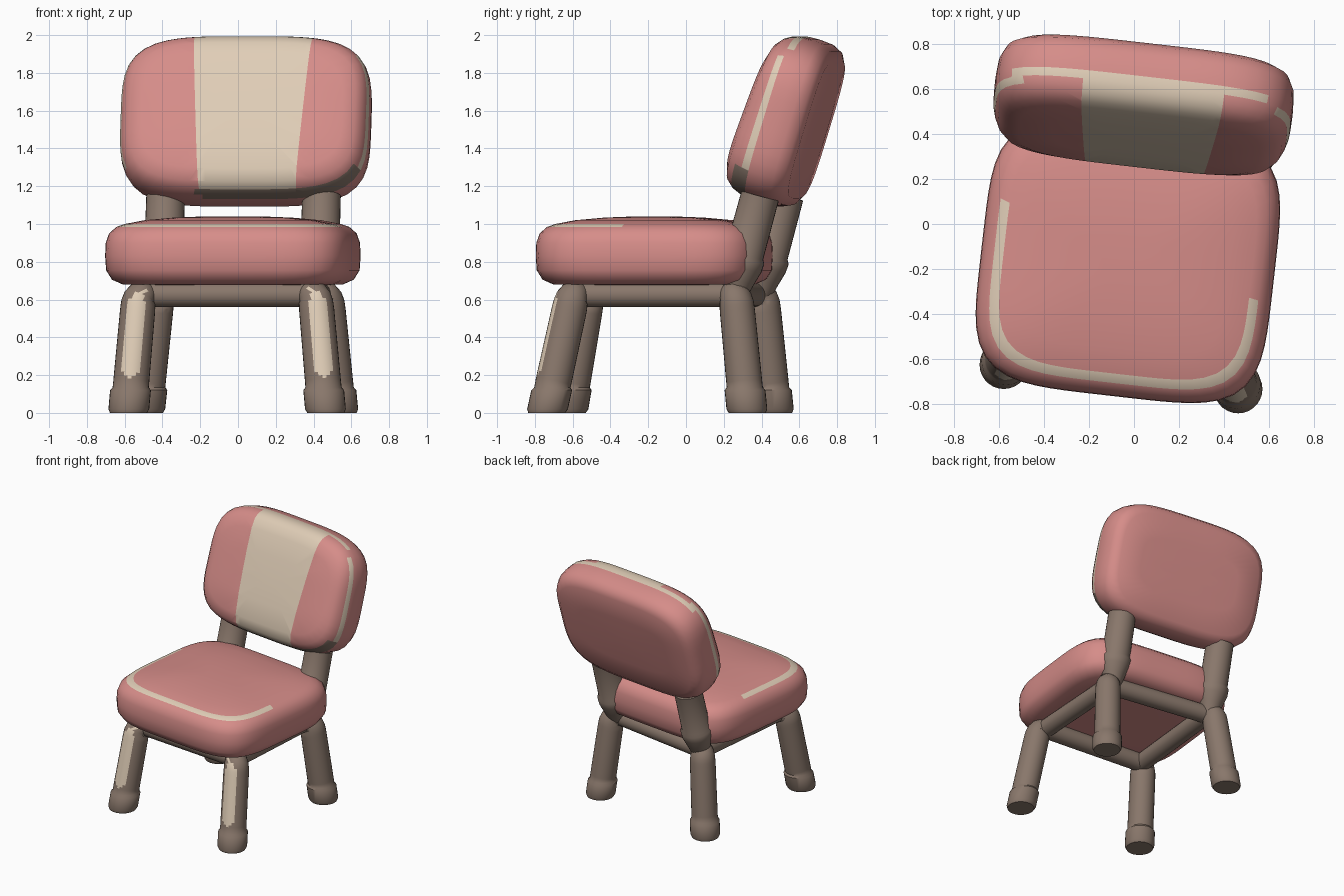
import bpy, bmesh, math
from mathutils import Vector, Matrix

if "Cube" in bpy.data.objects:
    bpy.data.objects.remove(bpy.data.objects["Cube"])


def material(name, rgb):
    m = bpy.data.materials.new(name)
    m.diffuse_color = (*rgb, 1)
    m.use_nodes = True
    m.node_tree.nodes["Principled BSDF"].inputs["Base Color"].default_value = m.diffuse_color
    return m


PINK = material("pink fabric", (0.67, 0.265, 0.25))
CREAM = material("cream", (0.74, 0.61, 0.47))
BROWN = material("brown wood", (0.25, 0.185, 0.147))

# The whole chair is turned slightly about the vertical axis
TURN = Matrix.Rotation(math.radians(-6.5), 4, 'Z')


def finish(bm, name, mats, matrix=Matrix()):
    bmesh.ops.recalc_face_normals(bm, faces=bm.faces)
    mesh = bpy.data.meshes.new(name)
    bm.to_mesh(mesh)
    bm.free()
    for m in mats:
        mesh.materials.append(m)
    ob = bpy.data.objects.new(name, mesh)
    bpy.context.collection.objects.link(ob)
    ob.matrix_world = TURN @ matrix
    return ob


def loft(bm, rings):
    """Skin a list of point rings and cap both ends; returns faces[row][column]."""
    vs = [[bm.verts.new(p) for p in r] for r in rings]
    n = len(vs[0])
    rows = [[bm.faces.new((a[k], a[(k + 1) % n], b[(k + 1) % n], b[k])) for k in range(n)]
            for a, b in zip(vs, vs[1:])]
    bm.faces.new(vs[0][::-1])
    bm.faces.new(vs[-1])
    return rows


def cushion(bm, a, b, power, profile, n=72):
    """Rounded pad: one soft rectangle for each (inset, height) pair."""
    rings = []
    for inset, h in profile:
        ring = []
        for k in range(n):
            c, s = math.cos(math.tau * k / n), math.sin(math.tau * k / n)
            r = (abs(c / (a - inset)) ** power + abs(s / (b - inset)) ** power) ** (-1 / power)
            ring.append((r * c, r * s, h))
        rings.append(ring)
    return loft(bm, rings)


def tube(bm, path, ref=(0, 1, 0), n=28):
    """Round bar through (point, radius) pairs."""
    pts = [Vector(p) for p, _ in path]
    rings = []
    for i, (p, (_, r)) in enumerate(zip(pts, path)):
        t = pts[min(i + 1, len(pts) - 1)] - pts[max(i - 1, 0)]
        if p.z < 0.15:
            t = Vector((0, 0, 1))   # upright foot
        t.normalize()
        e1 = t.cross(Vector(ref)).normalized()
        e2 = t.cross(e1)
        rings.append([p + r * (e1 * math.cos(g) + e2 * math.sin(g))
                      for g in (math.tau * (k - 0.5) / n for k in range(n))])
    return loft(bm, rings)


# Seat pad with a cream piping line around its front upper edge
bm = bmesh.new()
rows = cushion(bm, 0.653, 0.6, 4.5, [
    (0.30, 0.675), (0.09, 0.68), (0.035, 0.705), (0.005, 0.755), (0, 0.83), (0.003, 0.90),
    (0.02, 0.95), (0.058, 0.985), (0.1, 1.0), (0.2, 1.02), (0.35, 1.034), (0.5, 1.04)])
for f in rows[7]:
    c = f.calc_center_median()
    if c.y < (0.22 if c.x < 0 else -0.112):
        f.material_index = 1
finish(bm, "seat", [PINK, CREAM], Matrix.Translation((-0.008, -0.17, 0)))

# Backrest pad, leaning back, with a cream centre panel and edge piping
bm = bmesh.new()
rows = cushion(bm, 0.665, 0.455, 3.9, [
    (0.42, -0.239), (0.25, -0.237), (0.075, -0.228), (0.028, -0.2), (0.005, -0.15),
    (0, -0.085), (0.001, -0.05), (0.004, -0.012), (0.015, 0.026), (0.032, 0.062),
    (0.065, 0.095), (0.13, 0.116), (0.28, 0.126), (0.42, 0.128)])
for i in (6, 7, 8):
    for f in rows[i]:
        c = f.calc_center_median()
        if c.y < -0.3:                      # dark edging along the bottom
            if c.x > -0.23 and i > 6:
                f.material_index = 2
        elif i == (6 if c.y > 0.36 else 7) and not (c.x > 0.56 and c.y > 0.32):
            f.material_index = 1
faces = [f for f in bm.faces if f.calc_center_median().z > -0.03]
geom = list({v for f in faces for v in f.verts}) + list({e for f in faces for e in f.edges}) + faces
for s in (-1, 1):
    cut = bmesh.ops.bisect_plane(bm, geom=geom, plane_co=(0.038 + s * 0.286, 0, 0),
                                 plane_no=(s, -0.066, 0))
    geom = cut["geom"]
for f in bm.faces:
    c = f.calc_center_median()
    if c.z > 0.0 and c.y > -0.415 and abs(c.x - 0.038) < 0.286 + 0.066 * c.y:
        f.material_index = 1
for v in bm.verts:      # the front is fuller towards the bottom
    if v.co.z > 0:
        v.co.z *= 1 - 0.5 * v.co.y
finish(bm, "backrest", [PINK, CREAM, BROWN], Matrix.Translation((-0.02, 0.476, 1.566))
       @ Matrix.Rotation(math.radians(73), 4, 'X'))

# Four splayed legs with thicker feet; the front pair carries cream highlights
LEGS = {  # foot x, foot y, top x, top y
    "front_left": (-0.505, -0.69, -0.465, -0.585),
    "front_right": (0.545, -0.68, 0.48, -0.56),
    "back_right": (0.49, 0.382, 0.44, 0.32),
    "back_left": (-0.545, 0.405, -0.475, 0.355)}
corners = []
for name, (fx, fy, tx, ty) in LEGS.items():
    foot, top = Vector((fx, fy, 0)), Vector((tx, ty, 0.58))
    inward = Vector((-math.copysign(0.7, fx), -math.copysign(0.7, fy), 0))
    path = [(foot.lerp(top, z / 0.58), r) for z, r in (
        (0, 0.098), (0.02, 0.108), (0.12, 0.108), (0.135, 0.096), (0.165, 0.095),
        (0.18, 0.095), (0.20, 0.095), (0.54, 0.093), (0.565, 0.092), (0.58, 0.091))]
    path += [(top + inward * d + Vector((0, 0, z)), r) for d, z, r in (
        (0.01, 0.025, 0.088), (0.022, 0.038, 0.084), (0.045, 0.045, 0.078), (0.07, 0.047, 0.06))]
    corners.append(top + inward * 0.06 + Vector((0, 0, 0.046)))
    bm = bmesh.new()
    rows = tube(bm, path)
    if name.startswith("front"):
        mid = 8 if fx > 0 else 7
        for i, half in ((4, 0), (5, 1), (6, 2), (7, 2), (8, 2), (9, 1), (10, 0)):
            for k in range(mid - half, mid + half + 1):
                rows[i][k].material_index = 1
    finish(bm, name + "_leg", [BROWN, CREAM])

# Rails under the seat joining the leg tops
for i, name in enumerate(("front_rail", "right_rail", "back_rail", "left_rail")):
    bm = bmesh.new()
    tube(bm, [(corners[i], 0.067), (corners[(i + 1) % 4], 0.067)], ref=(0, 0, 1))
    finish(bm, name, [BROWN])

# Posts carrying the backrest, with a collar near the bottom
for name, x, dy in (("left_post", -0.44, 0.0), ("right_post", 0.395, -0.035)):
    bm = bmesh.new()
    tube(bm, [((x, 0.335 + dy, 0.62), 0.066), ((x, 0.355 + dy, 0.70), 0.09),
              ((x, 0.37 + dy, 0.77), 0.114), ((x, 0.385 + dy, 0.82), 0.116),
              ((x, 0.39 + dy, 0.838), 0.104), ((x, 0.475 + dy, 1.15), 0.102)])
    finish(bm, name, [BROWN])

# Smooth shading with sharp edges kept
for ob in bpy.context.scene.objects:
    ob.select_set(True)
    bpy.context.view_layer.objects.active = ob
bpy.ops.object.shade_smooth_by_angle(angle=math.radians(40))
